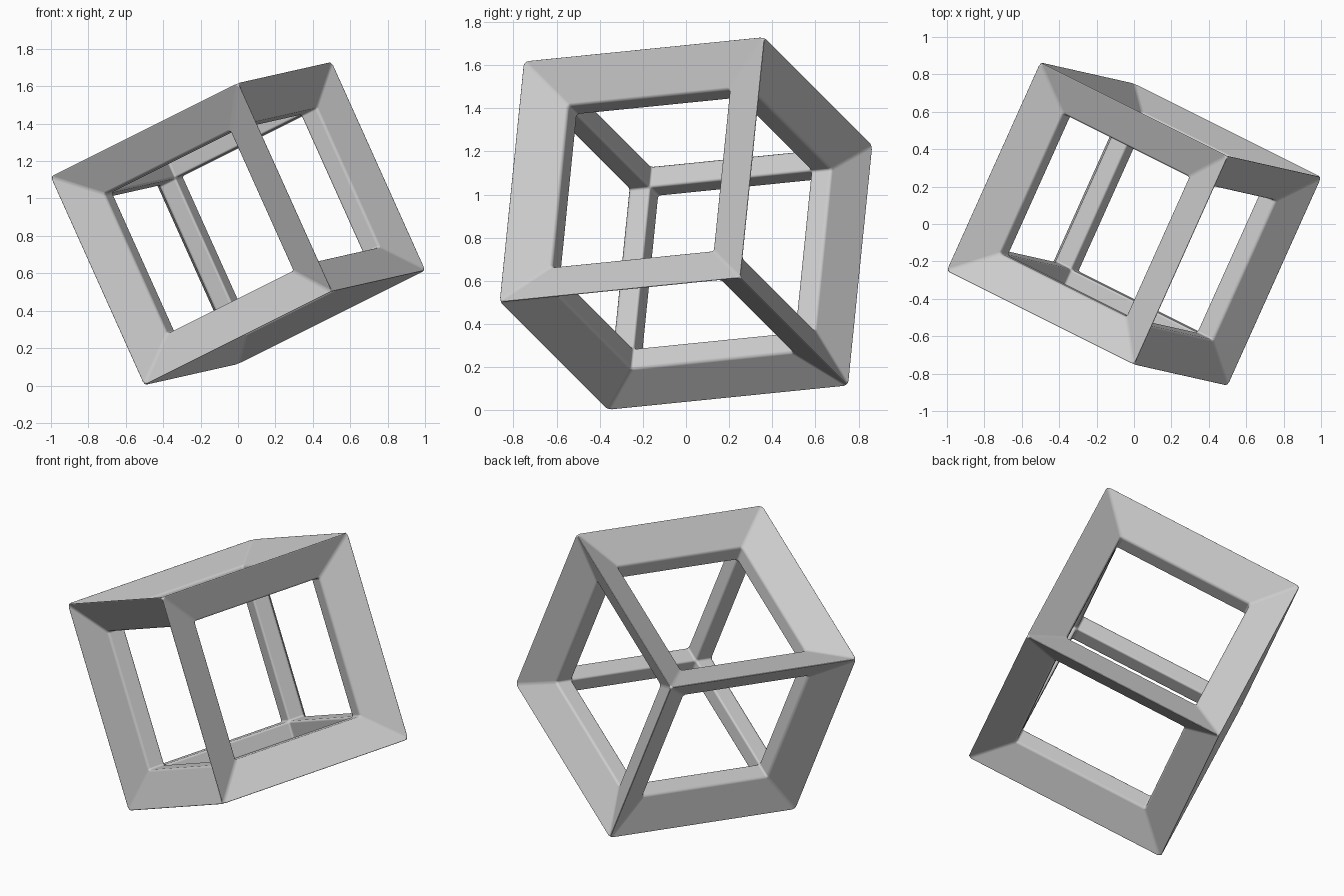
import bpy, bmesh
from itertools import product
from mathutils import Matrix, Vector

if "Cube" in bpy.data.objects:
    bpy.data.objects.remove(bpy.data.objects["Cube"])

OUT, MID, INN = 0.618, 0.514, 0.411   # outer edge, recessed rim plane, inner edge

# Each cube corner has an outer, an inner and three rim points
bm = bmesh.new()
outer, inner, rim = {}, {}, {}
signs = list(product((-1, 1), repeat=3))
for s in signs:
    outer[s] = bm.verts.new(Vector(s) * OUT)
    inner[s] = bm.verts.new(Vector(s) * INN)
    for a in range(3):
        rim[s, a] = bm.verts.new([c * (MID if i == a else INN) for i, c in enumerate(s)])

# Twelve struts with a four-sided kite section
for s in signs:
    for a in range(3):
        if s[a] > 0:
            continue
        e = tuple(-c if i == a else c for i, c in enumerate(s))
        p, q = (a + 1) % 3, (a + 2) % 3
        ring = lambda k: (outer[k], rim[k, p], inner[k], rim[k, q])
        r0, r1 = ring(s), ring(e)
        for i in range(4):
            j = (i + 1) % 4
            bm.faces.new((r0[i], r0[j], r1[j], r1[i]))
bmesh.ops.recalc_face_normals(bm, faces=bm.faces)
mesh = bpy.data.meshes.new("cube_frame")
bm.to_mesh(mesh)
bm.free()
mesh.shade_smooth()
frame = bpy.data.objects.new("cube_frame", mesh)
bpy.context.collection.objects.link(frame)

# Tilt of the frame, from two of its edge directions
u = Vector((1, -0.5, 0.5)).normalized()
v = Vector((0.5, 1.1124, 0.1124)).normalized()
mesh.transform(Matrix((u, v, u.cross(v))).transposed().to_4x4())
frame.location.z = 0.866

# Slightly rounded edges with flat faces between
bev = frame.modifiers.new("rounded_edges", 'BEVEL')
bev.width = 0.012
bev.segments = 3
bev.limit_method = 'ANGLE'
bev.angle_limit = 0.5
bev.harden_normals = True
